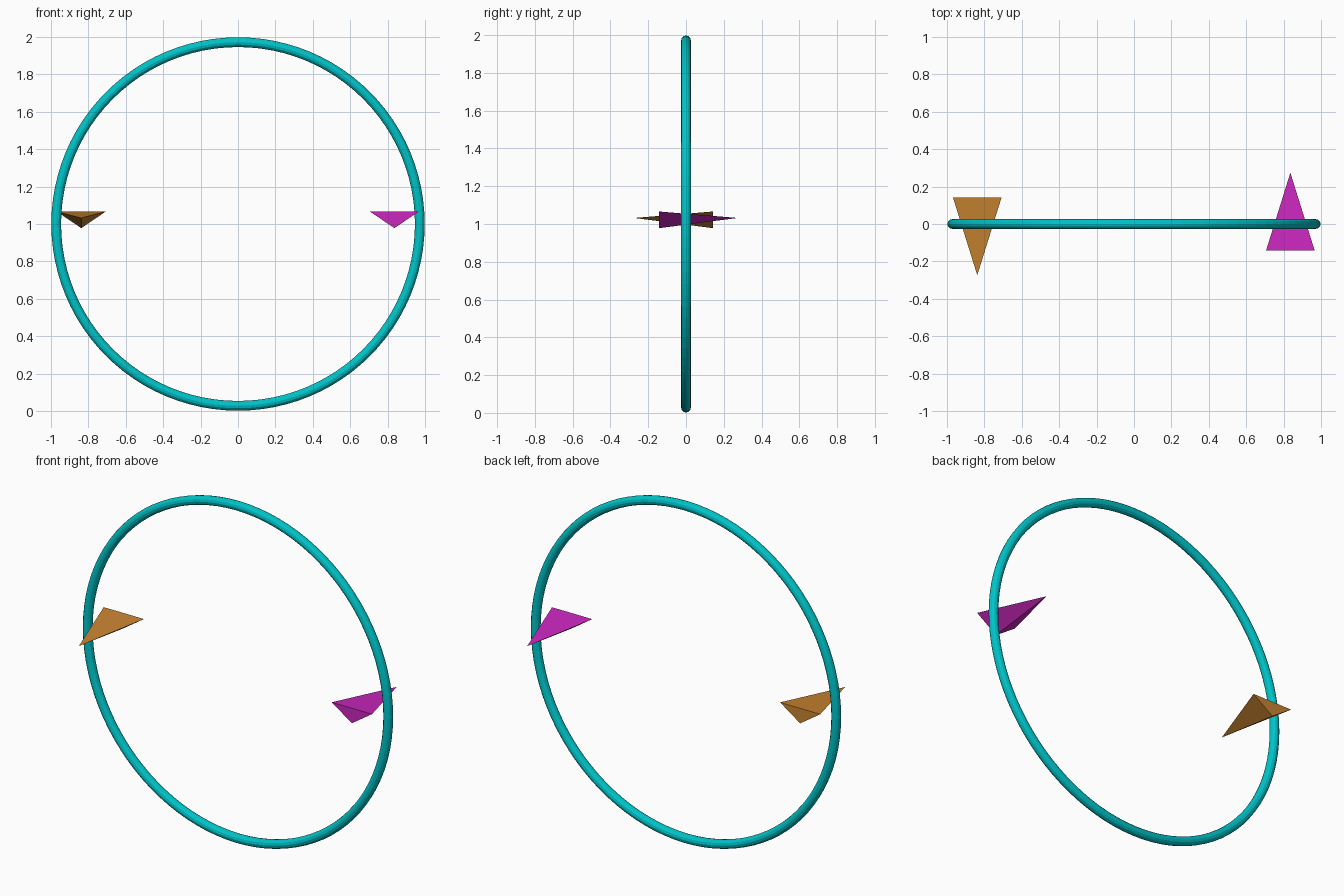
import bpy
import bmesh
from math import pi

cube = bpy.data.objects.get("Cube")
if cube:
    bpy.data.objects.remove(cube, do_unlink=True)


def material(name, color):
    mat = bpy.data.materials.new(name)
    mat.use_nodes = True
    mat.diffuse_color = (*color, 1)
    mat.node_tree.nodes["Principled BSDF"].inputs["Base Color"].default_value = (*color, 1)
    return mat


# Upright ring with a faceted round tube
bpy.ops.mesh.primitive_torus_add(
    major_radius=0.972, minor_radius=0.026, major_segments=96, minor_segments=12,
    location=(0, 0, 1), rotation=(pi / 2, 0, 0))
ring = bpy.context.object
ring.name = "ring"
ring.data.materials.append(material("teal", (0.0, 0.55, 0.58)))


def arrowhead(name, x, direction, mat):
    """Flat-topped three-sided spike pointing along y."""
    bm = bmesh.new()
    back = -0.142 * direction
    corners = [(-0.13, back, 1.066), (0.13, back, 1.066),
               (0, back, 0.978), (0, 0.274 * direction, 1.032)]
    bmesh.ops.convex_hull(bm, input=[bm.verts.new(c) for c in corners])
    bmesh.ops.recalc_face_normals(bm, faces=bm.faces)
    mesh = bpy.data.meshes.new(name)
    bm.to_mesh(mesh)
    bm.free()
    mesh.materials.append(mat)
    obj = bpy.data.objects.new(name, mesh)
    obj.location.x = x
    bpy.context.collection.objects.link(obj)


# Two arrowheads crossing the ring in opposite directions
arrowhead("right_arrowhead", -0.838, -1, material("orange", (0.58, 0.23, 0.03)))
arrowhead("left_arrowhead", 0.836, 1, material("magenta", (0.6, 0.02, 0.52)))
